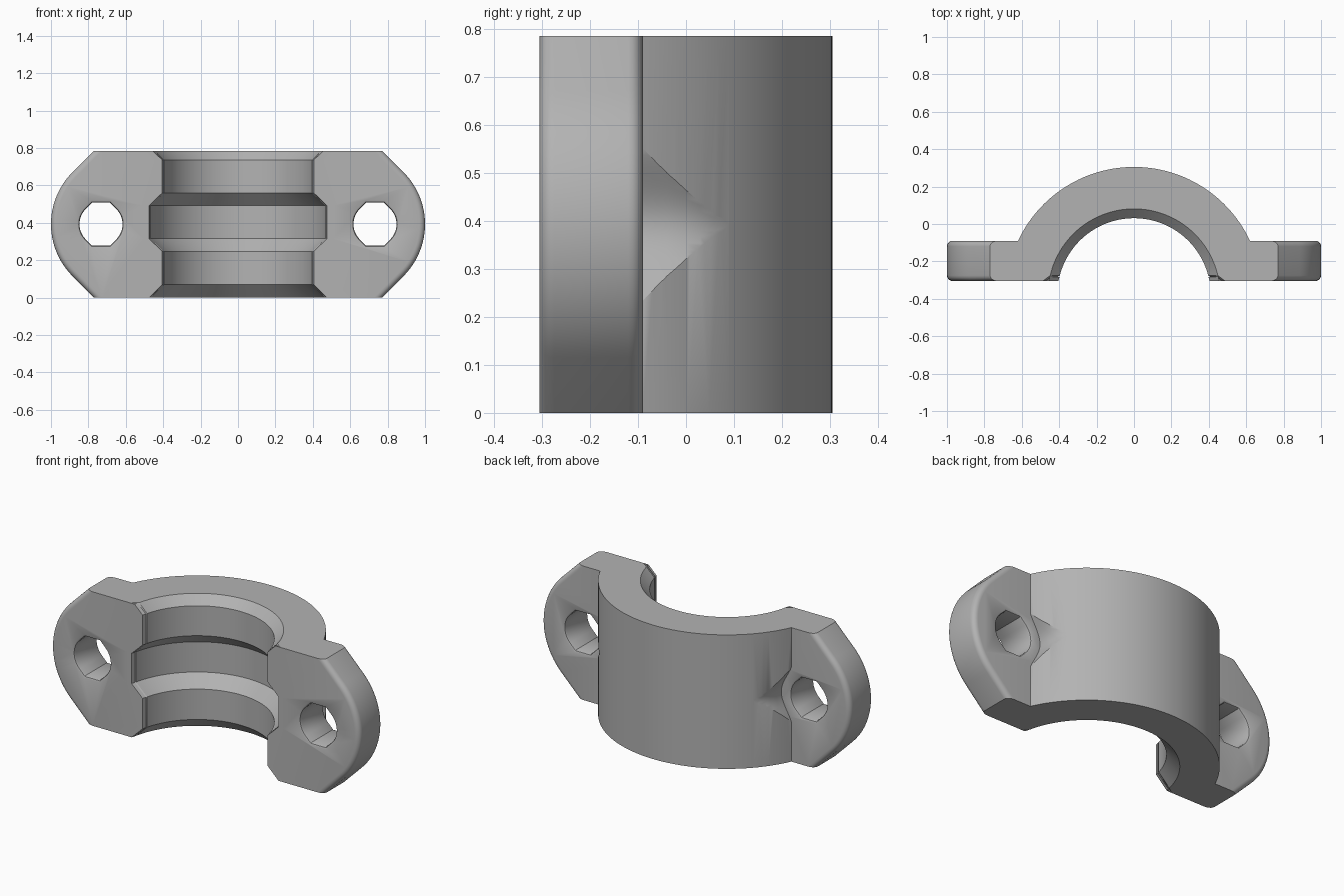
import bpy, bmesh
from math import sin, cos, pi, sqrt, asin, tan, radians

if "Cube" in bpy.data.objects:
    bpy.data.objects.remove(bpy.data.objects["Cube"], do_unlink=True)

H = 0.785            # height of the clamp
MID = H / 2
FRONT, BACK = -0.305, -0.09   # flange faces
AXIS = -0.379        # y of the pipe axis
R_OUT = 0.684
BOLT_X = 0.7325

grey = bpy.data.materials.new("plain_grey")
grey.use_nodes = True
colour = (0.45, 0.45, 0.45, 1)
grey.diffuse_color = colour
grey.node_tree.nodes["Principled BSDF"].inputs["Base Color"].default_value = colour


def loft(name, layers):
    """Closed solid through matching outlines."""
    bm = bmesh.new()
    rings = [[bm.verts.new(p) for p in layer] for layer in layers]
    for a, b in zip(rings, rings[1:]):
        for i in range(len(a)):
            j = (i + 1) % len(a)
            bm.faces.new((a[i], a[j], b[j], b[i]))
    bm.faces.new(rings[0])
    bm.faces.new(rings[-1])
    bmesh.ops.recalc_face_normals(bm, faces=bm.faces)
    mesh = bpy.data.meshes.new(name)
    bm.to_mesh(mesh)
    bm.free()
    mesh.materials.append(grey)
    ob = bpy.data.objects.new(name, mesh)
    bpy.context.collection.objects.link(ob)
    return ob


def combine(target, tool, operation):
    """Apply a boolean and remove the tool."""
    mod = target.modifiers.new("bool", 'BOOLEAN')
    mod.operation, mod.object, mod.solver = operation, tool, 'EXACT'
    bpy.context.view_layer.objects.active = target
    bpy.ops.object.modifier_apply(modifier=mod.name)
    bpy.data.objects.remove(tool, do_unlink=True)


def span(a, b, n):
    return [a + (b - a) * i / n for i in range(n + 1)]


# Arched body
def arch(z):
    low = asin((-0.2 - AXIS) / R_OUT)
    return [(R_OUT * cos(t), AXIS + R_OUT * sin(t), z) for t in span(low, pi - low, 64)]


clamp = loft("pipe_clamp_half", [arch(0), arch(H)])


# Washer reliefs scooped from the flanks of the arch
def scoop(side, y, depth):
    wall = [(side * (0.63 - depth * (0.5 + 0.5 * cos(pi * d / 0.21))), y, MID + d)
            for d in span(-0.21, 0.21, 32)]
    return wall + [(side * 0.95, y, MID + 0.21), (side * 0.95, y, MID - 0.21)]


for side in (1, -1):
    steps = ((-0.25, 0.075), (-0.04, 0.075), (0.0, 0.082), (0.03, 0.092), (0.06, 0.108), (0.1, 0.14))
    combine(clamp, loft("relief_cutter", [scoop(side, y, d) for y, d in steps]), 'DIFFERENCE')


# Flange plate with rounded ends and rounded rims
def flange(y, inset):
    r = MID - inset
    cx = 1 - MID
    top_x = cx + r * sqrt(2) - MID
    right = [(top_x, 0)]
    right += [(cx + r * cos(t), MID + r * sin(t)) for t in span(-pi / 4, pi / 4, 24)]
    right += [(top_x, H)]
    left = [(-x, z) for x, z in reversed(right)]
    return [(x, y, z) for x, z in right + left]


RIM = 0.03
turns = span(0, pi / 2, 5)
rims = [(FRONT + RIM * (1 - cos(t)), RIM * (1 - sin(t))) for t in turns]
rims += [(BACK - RIM * (1 - sin(t)), RIM * (1 - cos(t))) for t in turns]
combine(clamp, loft("flange_plate", [flange(y, i) for y, i in rims]), 'UNION')


# Stepped bore whose edges round over at the mating face
def bore(r, z):
    low = asin((FRONT + 0.03 - AXIS) / r)
    arc = [(r * cos(t), AXIS + r * sin(t)) for t in span(low, pi - low, 64)]
    x0 = r * cos(low)
    flare = [(x0 + 0.04 * (1 - cos(t)), FRONT + 0.03 * (1 - sin(t))) for t in span(pi / 2, 0, 5)[:-1]]
    xe = x0 + 0.04
    right = [(xe, FRONT - 0.1)] + flare[::-1]
    left = [(-x, y) for x, y in reversed(right)]
    return [(x, y, z) for x, y in right + arc + left]


profile = ((0.499, -0.02), (0.41, 0.069), (0.41, 0.247), (0.479, 0.315), (0.479, 0.492),
           (0.41, 0.56), (0.41, 0.735), (0.48, 0.805))
combine(clamp, loft("bore_cutter", [bore(r, z) for r, z in profile]), 'DIFFERENCE')


# Bolt holes with flat tops and bottoms
def hole(side, y, r):
    flat = r * tan(pi / 8)
    half = [(flat, -r)] + [(r * cos(t), r * sin(t)) for t in span(-pi / 4, pi / 4, 12)] + [(flat, r)]
    full = half + [(-x, -z) for x, z in half]
    return [(side * BOLT_X + x, y, MID + z) for x, z in full]


for side in (1, -1):
    lip = 0.012
    steps = ((FRONT - 0.05, 0.127), (FRONT, 0.127), (FRONT + 0.004, 0.119), (FRONT + lip, 0.115),
             (BACK - lip, 0.115), (BACK - 0.004, 0.119), (BACK, 0.127), (BACK + 0.02, 0.127))
    combine(clamp, loft("bolt_cutter", [hole(side, y, r) for y, r in steps]), 'DIFFERENCE')

# Smooth the curves, keep the corners crisp
bpy.ops.object.select_all(action='DESELECT')
clamp.select_set(True)
bpy.context.view_layer.objects.active = clamp
bpy.ops.object.shade_smooth_by_angle(angle=radians(32))
